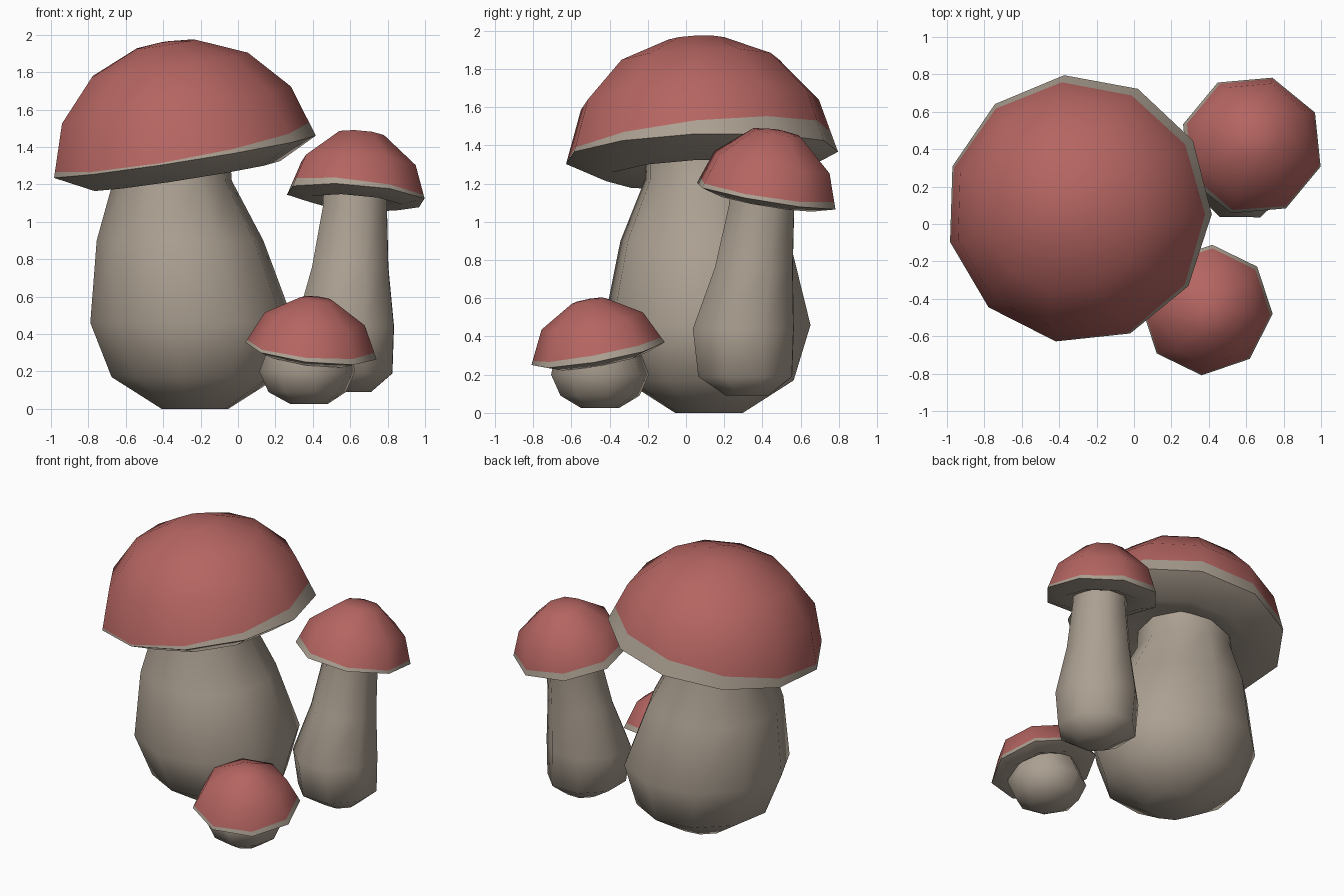
import bpy, bmesh, math
from mathutils import Vector

if "Cube" in bpy.data.objects:
    bpy.data.objects.remove(bpy.data.objects["Cube"])


def material(name, rgb):
    m = bpy.data.materials.new(name)
    m.diffuse_color = (*rgb, 1)
    m.use_nodes = True
    m.node_tree.nodes["Principled BSDF"].inputs["Base Color"].default_value = m.diffuse_color
    return m


RED = material("cap red", (0.46, 0.13, 0.12))
BEIGE = material("stem beige", (0.41, 0.35, 0.285))


def loft(name, rings, red_from=None):
    """Skin a list of point rings, closing both ends with a fan."""
    bm = bmesh.new()
    loops = [[bm.verts.new(p) for p in ring] for ring in rings]
    n = len(loops[0])
    for k, (a, b) in enumerate(zip(loops, loops[1:])):
        for i in range(n):
            j = (i + 1) % n
            f = bm.faces.new((a[i], a[j], b[j], b[i]))
            f.material_index = int(red_from is not None and k >= red_from)
    for loop, top in ((loops[0], False), (loops[-1], True)):
        f = bm.faces.new(loop if top else loop[::-1])
        f.material_index = int(top and red_from is not None)
    bmesh.ops.recalc_face_normals(bm, faces=bm.faces)
    mesh = bpy.data.meshes.new(name)
    bm.to_mesh(mesh)
    bm.free()
    mesh.materials.append(BEIGE)
    mesh.materials.append(RED)
    ob = bpy.data.objects.new(name, mesh)
    bpy.context.collection.objects.link(ob)
    bpy.ops.object.select_all(action='DESELECT')
    ob.select_set(True)
    bpy.context.view_layer.objects.active = ob
    bpy.ops.object.shade_smooth_by_angle(angle=math.radians(62))


def stem(name, sides, start, sections):
    """sections: (z, centre x, centre y, radius)"""
    angles = [math.radians(start) + math.tau * i / sides for i in range(sides)]
    loft(name, [[(x + r * math.cos(a), y + r * math.sin(a), z) for a in angles]
                for z, x, y, r in sections])


def cap(name, sides, start, centre, normal, under, rim, dome, edge):
    """Tilted dome; edge = (mean height, variation, direction) of the pale border."""
    turn = Vector((0, 0, 1)).rotation_difference(Vector(normal))
    angles = [math.radians(start) + math.tau * i / sides for i in range(sides)]

    def point(a, r, h):
        return Vector(centre) + turn @ Vector((r * math.cos(a), r * math.sin(a), h))

    border = []
    for a in angles:
        h = edge[0] + edge[1] * math.cos(a - math.radians(edge[2]))
        r = rim + (dome[0][0] - rim) * h / dome[0][1]
        border.append(point(a, r, h))
    rings = [[point(a, r, h) for a in angles] for r, h in under + [(rim, 0)]]
    rings.append(border)
    rings += [[point(a, r, h) for a in angles] for r, h in dome]
    loft(name, rings, red_from=len(under) + 1)


# Large mushroom
stem("large_stem", 10, 8, [(0, -0.23, 0.12, 0.18), (0.17, -0.23, 0.12, 0.45),
                           (0.46, -0.245, 0.11, 0.55), (0.9, -0.31, 0.1, 0.45),
                           (1.22, -0.35, 0.1, 0.32), (1.36, -0.36, 0.1, 0.32)])
cap("large_cap", 11, -2, (-0.295, 0.08, 1.35), (-0.157, -0.04, 1),
    [(0.3, -0.03), (0.51, -0.105)], 0.72,
    [(0.63, 0.28), (0.43, 0.495), (0.16, 0.608), (0.03, 0.62)], (0.06, 0.05, 70))

# Medium mushroom
stem("medium_stem", 8, 22, [(0.09, 0.6, 0.32, 0.12), (0.19, 0.58, 0.31, 0.265),
                            (0.44, 0.57, 0.3, 0.285), (0.76, 0.6, 0.355, 0.22),
                            (1.08, 0.625, 0.395, 0.185), (1.2, 0.63, 0.41, 0.185)])
cap("medium_cap", 8, 28, (0.63, 0.42, 1.135), (0.08, 0.17, 1),
    [(0.15, 0.0), (0.26, -0.035)], 0.385,
    [(0.32, 0.18), (0.13, 0.338), (0.03, 0.352)], (0.035, 0.015, 160))

# Small mushroom
stem("small_stem", 8, 10, [(0.025, 0.38, -0.45, 0.1), (0.09, 0.37, -0.45, 0.21),
                           (0.2, 0.37, -0.45, 0.26), (0.33, 0.38, -0.46, 0.22)])
cap("small_cap", 8, -4, (0.39, -0.46, 0.31), (0.12, -0.18, 1),
    [(0.18, 0.0), (0.26, -0.035)], 0.355,
    [(0.27, 0.175), (0.09, 0.282), (0.02, 0.29)], (0.025, 0.01, 20))
